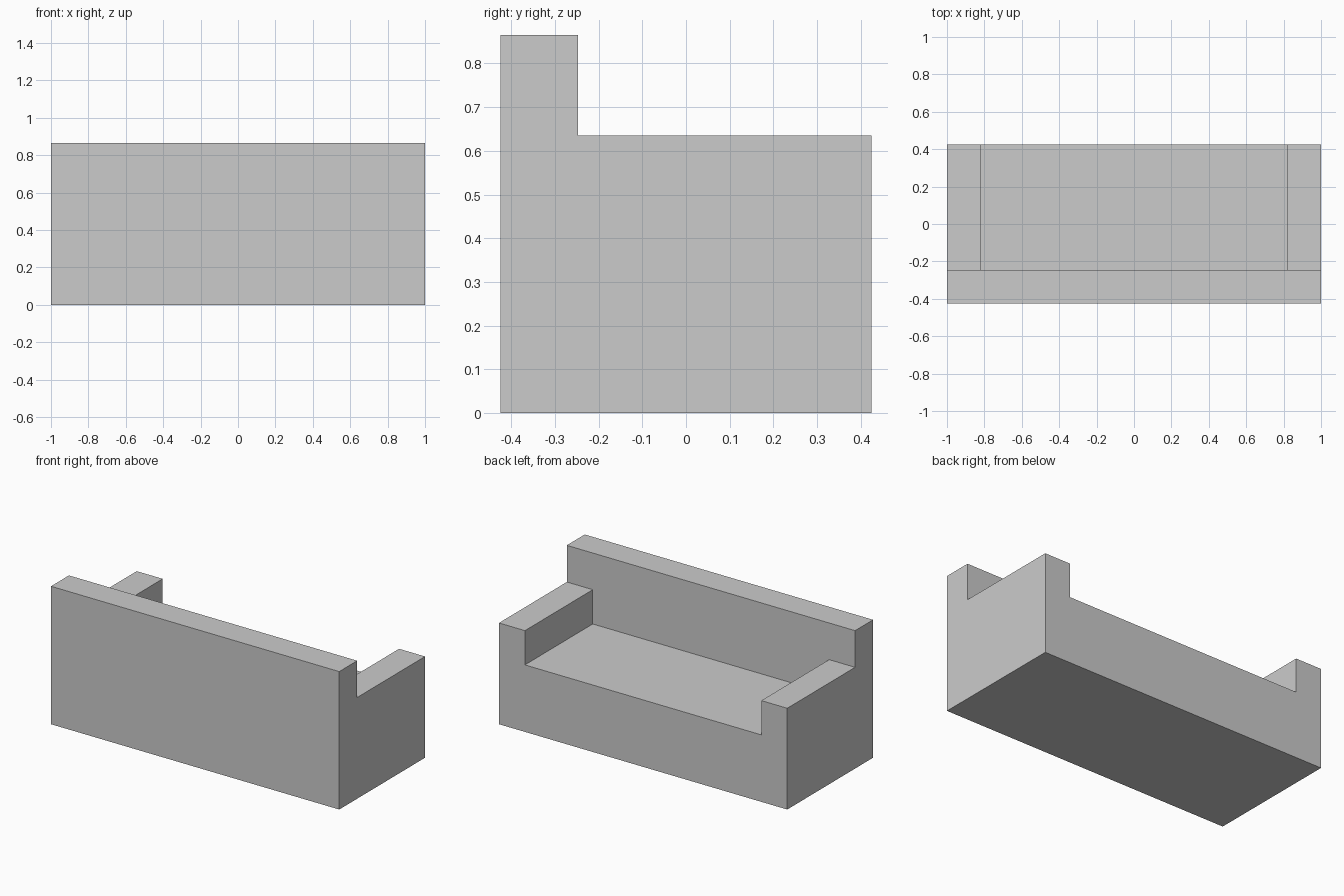
import bpy
import bmesh

if "Cube" in bpy.data.objects:
    bpy.data.objects.remove(bpy.data.objects["Cube"])

WIDTH, DEPTH, HEIGHT = 2.0, 0.85, 0.865
ARM_TOP, SEAT_TOP = 0.635, 0.42
ARM_INNER = 0.82
BACK_INNER = -0.247


def extrude_profile(name, half, y0, y1):
    """Mirror a half profile (x, z) about x = 0 and extrude it from y0 to y1."""
    outline = half + [(-x, z) for x, z in reversed(half)]
    bm = bmesh.new()
    face = bm.faces.new([bm.verts.new((x, y0, z)) for x, z in outline])
    ext = bmesh.ops.extrude_face_region(bm, geom=[face])
    moved = [v for v in ext["geom"] if isinstance(v, bmesh.types.BMVert)]
    bmesh.ops.translate(bm, verts=moved, vec=(0, y1 - y0, 0))
    bmesh.ops.recalc_face_normals(bm, faces=bm.faces)
    mesh = bpy.data.meshes.new(name)
    bm.to_mesh(mesh)
    bm.free()
    obj = bpy.data.objects.new(name, mesh)
    bpy.context.collection.objects.link(obj)
    return obj


# Solid sofa block
sofa = extrude_profile("sofa", [(WIDTH / 2, 0), (WIDTH / 2, HEIGHT)],
                       -DEPTH / 2, DEPTH / 2)

# T-shaped cutter: clears the space above the arms and the well over the seat
cutter = extrude_profile("seat_cutter",
                         [(ARM_INNER, SEAT_TOP), (ARM_INNER, ARM_TOP),
                          (WIDTH, ARM_TOP), (WIDTH, HEIGHT + 0.5)],
                         BACK_INNER, DEPTH)
cutter.hide_render = True

# Carve, leaving one shell with backrest, two arms and seat
mod = sofa.modifiers.new("carve_seat", 'BOOLEAN')
mod.operation = 'DIFFERENCE'
mod.solver = 'EXACT'
mod.object = cutter
bpy.context.view_layer.objects.active = sofa
bpy.ops.object.modifier_apply(modifier=mod.name)
bpy.data.objects.remove(cutter)
